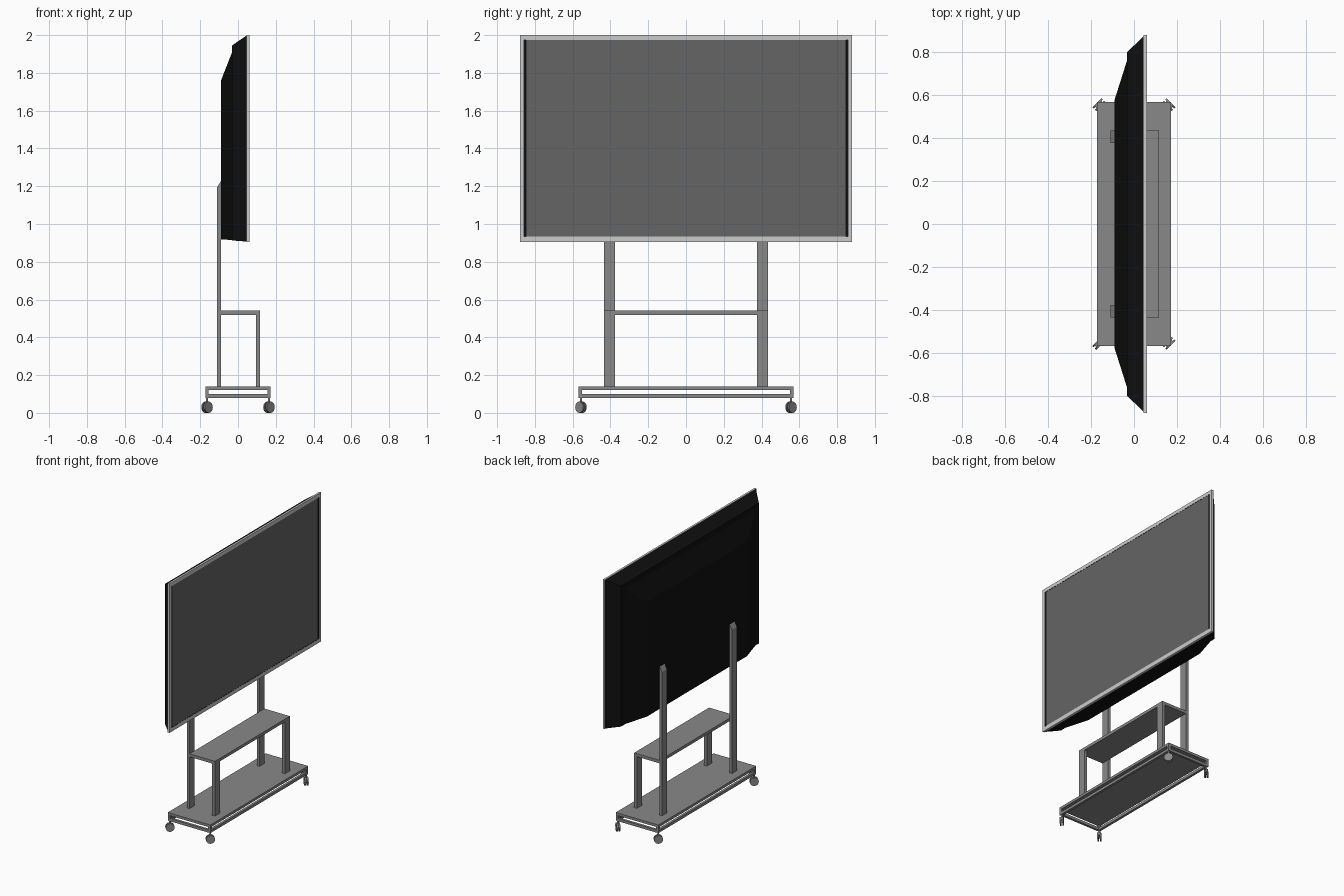
import bpy, bmesh, math
from mathutils import Matrix

if "Cube" in bpy.data.objects:
    bpy.data.objects.remove(bpy.data.objects["Cube"])


def material(name, v):
    m = bpy.data.materials.new(name)
    m.diffuse_color = (v, v, v, 1)
    m.use_nodes = True
    m.node_tree.nodes["Principled BSDF"].inputs["Base Color"].default_value = m.diffuse_color
    return m


STAND = material("stand_grey", 0.25)
BLACK = material("shell_black", 0.005)
SCREEN = material("screen_dark", 0.13)


def finish(name, bm, mat=None):
    bmesh.ops.recalc_face_normals(bm, faces=bm.faces)
    me = bpy.data.meshes.new(name)
    bm.to_mesh(me)
    bm.free()
    ob = bpy.data.objects.new(name, me)
    bpy.context.collection.objects.link(ob)
    if mat:
        me.materials.append(mat)
    return ob


def box(name, x0, x1, y0, y1, z0, z1, mat=STAND, slope=0):
    """Box between limits; slope lowers the top edge on the -x side."""
    bm = bmesh.new()
    bmesh.ops.create_cube(bm, size=1)
    for v in bm.verts:
        a, b, c = (k > 0 for k in v.co)
        v.co = (x1 if a else x0, y1 if b else y0, z1 if c else z0)
        if c and not a:
            v.co.z -= slope
    return finish(name, bm, mat)


# Display bezel with a shallow recess for the screen
bezel = box("screen_bezel", 0.045, 0.06, -0.88, 0.88, 0.905, 2.0, None)
bm = bmesh.new()
bm.from_mesh(bezel.data)
front = max(bm.faces, key=lambda f: f.calc_center_median().x)
bmesh.ops.inset_region(bm, faces=[front], thickness=0.032)
for v in front.verts:
    v.co.z = 0.935 if v.co.z < 1.4 else 1.973
bmesh.ops.delete(bm, geom=[front], context='FACES_ONLY')
bm.to_mesh(bezel.data)
bm.free()
box("screen", 0.05, 0.0585, -0.848, 0.848, 0.935, 1.973, SCREEN)

# Stepped back shell, lofted through rectangles (x, half width, bottom, top)
bm = bmesh.new()
rings = []
for x, w, lo, hi in [(0.046, 0.877, 0.907, 1.998), (-0.032, 0.80, 0.913, 1.945),
                     (-0.033, 0.76, 0.915, 1.905), (-0.09, 0.58, 0.919, 1.76)]:
    rings.append([bm.verts.new((x, y, z)) for y, z in
                  ((-w, lo), (w, lo), (w, hi), (-w, hi))])
for a, b in zip(rings, rings[1:]):
    for i in range(4):
        j = (i + 1) % 4
        bm.faces.new((a[i], a[j], b[j], b[i]))
bm.faces.new(rings[0])
bm.faces.new(rings[-1])
finish("back_shell", bm, BLACK)

# Uprights, short front legs and shelf
for side, y0, y1 in (("left", -0.435, -0.377), ("right", 0.377, 0.435)):
    box(f"{side}_upright", -0.11, -0.089, y0, y1, 0.135, 1.23, slope=0.035)
    box(f"{side}_front_leg", 0.095, 0.117, y0, y1, 0.135, 0.52)
box("shelf", -0.09, 0.117, -0.435, 0.435, 0.519, 0.541)

# Base: top plate over an open rail frame held by corner blocks
BX, BY, T = 0.173, 0.568, 0.018
box("base_plate", -BX, BX, -BY, BY, 0.12, 0.139)
for s in (-1, 1):
    xs = sorted((s * BX, s * (BX - T)))
    ys = sorted((s * BY, s * (BY - T)))
    box("base_long_rail", *xs, -BY, BY, 0.079, 0.099)
    box("base_end_rail", -BX + T, BX - T, *ys, 0.079, 0.099)
    for t in (-1, 1):
        box("base_corner_block", *xs, *sorted((t * BY, t * (BY - T))), 0.099, 0.12)

# Swivel casters: twin wheels, axle, hood and stem
for sx in (-1, 1):
    for sy in (-1, 1):
        turn = 45 if (sx, sy) == (1, 1) else -45
        bm = bmesh.new()
        place = Matrix.Translation((sx * 0.164, sy * 0.556, 0.03)) @ \
            Matrix.Rotation(math.radians(turn), 4, 'Z')
        lay = Matrix.Rotation(math.pi / 2, 4, 'Y')

        def cyl(r, d, m):
            bmesh.ops.create_cone(bm, cap_ends=True, segments=20, radius1=r,
                                  radius2=r, depth=d, matrix=place @ m)
        for off in (-0.0085, 0.0085):
            cyl(0.03, 0.009, Matrix.Translation((off, 0, 0)) @ lay)
        cyl(0.008, 0.02, lay)
        cyl(0.0065, 0.05, Matrix.Translation((0, 0, 0.025)))
        bmesh.ops.create_cube(bm, size=1, matrix=place @ Matrix.Translation(
            (0, 0, 0.012)) @ Matrix.Diagonal((0.008, 0.04, 0.022, 1)))
        ob = finish("caster", bm, STAND)
        bpy.context.view_layer.objects.active = ob
        ob.select_set(True)
        bpy.ops.object.shade_smooth_by_angle()
        ob.select_set(False)
